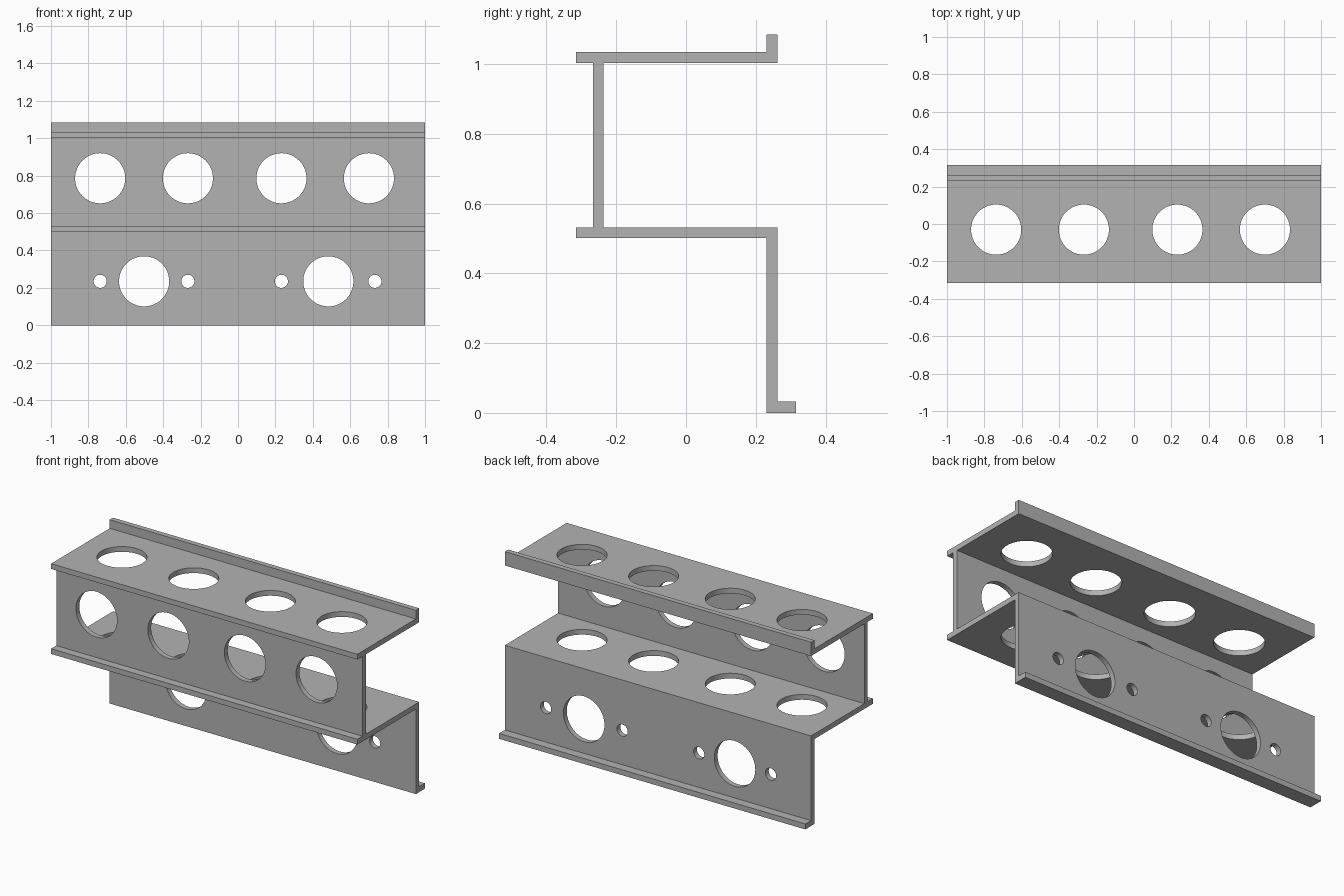
import bpy, bmesh, math
from mathutils import Matrix, Vector

cube = bpy.data.objects.get("Cube")
if cube:
    bpy.data.objects.remove(cube)

GREY = (0.45, 0.45, 0.45, 1)
metal = bpy.data.materials.new("grey metal")
metal.use_nodes = True
metal.diffuse_color = GREY
metal.node_tree.nodes["Principled BSDF"].inputs["Base Color"].default_value = GREY

SLOT_X = (-0.737, -0.268, 0.232, 0.70)
BIG, SMALL = 0.134, 0.035


def link(name, bm):
    bmesh.ops.recalc_face_normals(bm, faces=bm.faces)
    mesh = bpy.data.meshes.new(name)
    bm.to_mesh(mesh)
    bm.free()
    obj = bpy.data.objects.new(name, mesh)
    bpy.context.collection.objects.link(obj)
    return obj


def extrusion(name, profile):
    """Sweep a (y, z) outline along the full length in x."""
    bm = bmesh.new()
    face = bm.faces.new([bm.verts.new((-1, y, z)) for y, z in profile])
    swept = bmesh.ops.extrude_face_region(bm, geom=[face])["geom"]
    verts = [v for v in swept if isinstance(v, bmesh.types.BMVert)]
    bmesh.ops.translate(bm, verts=verts, vec=Vector((2, 0, 0)))
    obj = link(name, bm)
    obj.data.materials.append(metal)
    return obj


def drill(obj, holes):
    """Cut round holes given as (centre, radius, axis)."""
    bm = bmesh.new()
    for centre, radius, axis in holes:
        turn = Matrix.Rotation(math.pi / 2, 4, "X") if axis == "Y" else Matrix()
        bmesh.ops.create_cone(bm, cap_ends=True, segments=64, radius1=radius,
                              radius2=radius, depth=0.1,
                              matrix=Matrix.Translation(centre) @ turn)
    cutter = link("hole_cutter", bm)
    cutter.hide_render = True
    cutter.data.materials.append(metal)
    mod = obj.modifiers.new("holes", "BOOLEAN")
    mod.operation, mod.solver, mod.object = "DIFFERENCE", "EXACT", cutter
    bpy.ops.object.select_all(action="DESELECT")
    obj.select_set(True)
    bpy.context.view_layer.objects.active = obj
    bpy.ops.object.modifier_apply(modifier=mod.name)
    bpy.data.objects.remove(cutter)
    bpy.ops.object.shade_smooth_by_angle(angle=math.radians(30))


# Outer limits shared by the three sections
FRONT, BACK, INNER, FOOT = -0.315, 0.262, 0.231, 0.315
TOP_LOW, TOP_HIGH, LIP = 1.003, 1.034, 1.085
MID_LOW, MID_HIGH, FOOT_HIGH = 0.501, 0.532, 0.032
WEB_FRONT, WEB_BACK = -0.267, -0.236

# Top shelf with its raised rear lip
top_shelf = extrusion("top_shelf", [
    (FRONT, TOP_LOW), (BACK, TOP_LOW), (BACK, LIP),
    (INNER, LIP), (INNER, TOP_HIGH), (FRONT, TOP_HIGH)])
drill(top_shelf, [((x, -0.03, 1.018), BIG, "Z") for x in SLOT_X])

# Upright front web between the shelves
front_web = extrusion("front_web", [
    (WEB_FRONT, MID_HIGH), (WEB_BACK, MID_HIGH),
    (WEB_BACK, TOP_LOW), (WEB_FRONT, TOP_LOW)])
drill(front_web, [((x, -0.251, 0.786), BIG, "Y") for x in SLOT_X])

# Middle shelf folded down into the rear plate and its foot
lower_section = extrusion("middle_shelf_and_rear_plate", [
    (FRONT, MID_LOW), (INNER, MID_LOW), (INNER, 0), (FOOT, 0),
    (FOOT, FOOT_HIGH), (BACK, FOOT_HIGH), (BACK, MID_HIGH), (FRONT, MID_HIGH)])
shelf_holes = [((x, -0.03, 0.517), BIG, "Z") for x in SLOT_X]
plate_holes = [((x, 0.247, 0.235), BIG, "Y") for x in (-0.502, 0.483)]
screw_holes = [((x, 0.247, 0.235), SMALL, "Y") for x in (*SLOT_X[:3], 0.732)]
drill(lower_section, shelf_holes + plate_holes + screw_holes)
